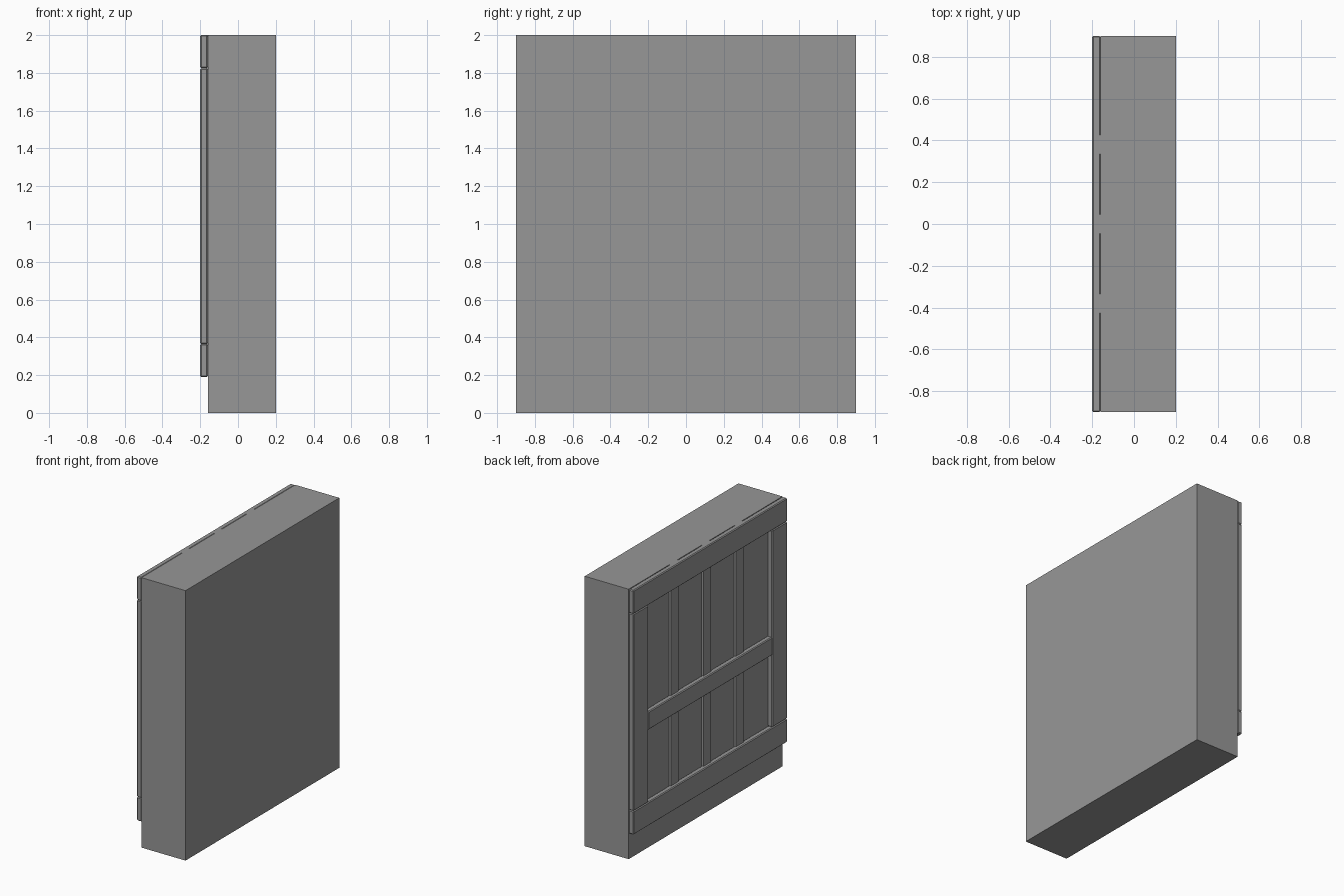
import bpy

cube = bpy.data.objects.get("Cube")
if cube:
    bpy.data.objects.remove(cube, do_unlink=True)

grey = bpy.data.materials.new("plain_grey")
grey.use_nodes = True
colour = (0.31, 0.31, 0.31, 1)
grey.diffuse_color = colour
grey.node_tree.nodes["Principled BSDF"].inputs["Base Color"].default_value = colour


def box(name, x, y, z, bevel=0):
    """Box from (min, max) ranges, with optional chamfered edges."""
    ranges = (x, y, z)
    bpy.ops.mesh.primitive_cube_add(size=1, location=[(a + b) / 2 for a, b in ranges])
    obj = bpy.context.object
    obj.name = name
    obj.scale = [b - a for a, b in ranges]
    bpy.ops.object.transform_apply(location=False, rotation=False, scale=True)
    obj.data.materials.append(grey)
    if bevel:
        mod = obj.modifiers.new("chamfer", "BEVEL")
        mod.width = bevel
        mod.segments = 1
    return obj


HALF = 0.9       # half the panel width
STILE = 0.175    # frame board width
BACK, FACE = -0.16, -0.2
LOW, HIGH = 0.19, 2.0
CHAMFER = 0.006
inner = HALF - STILE

# Solid slab
box("wall_slab", (BACK, 0.2), (-HALF, HALF), (0, HIGH))

# Raised frame: full-width rails, stiles between them, and a middle rail
box("top_rail", (FACE, BACK), (-HALF, HALF), (HIGH - STILE, HIGH), CHAMFER)
box("bottom_rail", (FACE, BACK), (-HALF, HALF), (LOW, LOW + STILE), CHAMFER)
for side, y in (("left", (-HALF, -inner)), ("right", (inner, HALF))):
    box(side + "_stile", (FACE, BACK), y, (LOW + STILE, HIGH - STILE), CHAMFER)
box("middle_rail", (FACE, BACK), (-inner, inner), (0.90, 1.035), CHAMFER)

# Thin vertical battens behind the rails
for i in (-1, 0, 1):
    y = i * 0.38
    box("batten", (BACK - 0.015, BACK), (y - 0.045, y + 0.045), (LOW + 0.01, HIGH))
